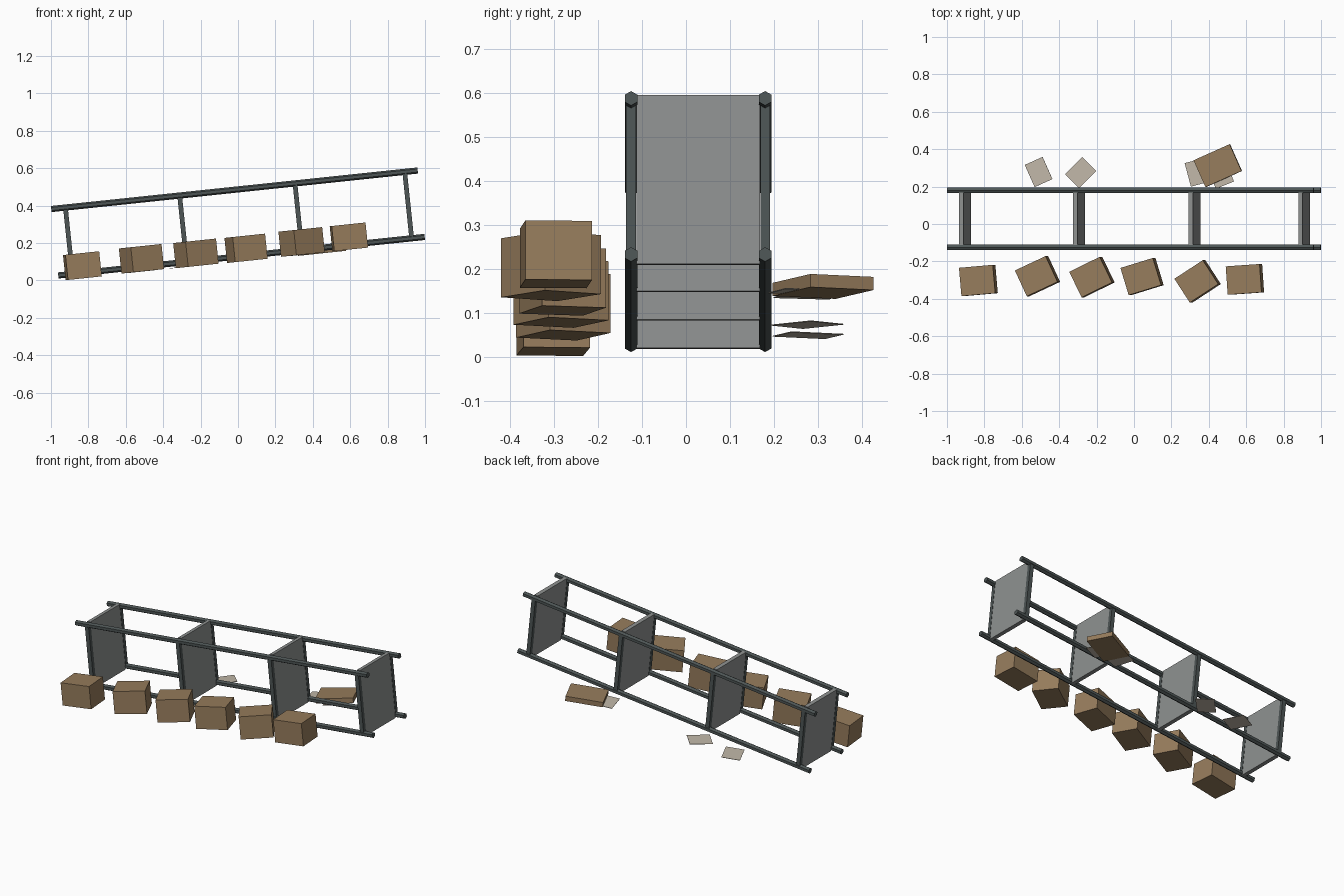
import bpy, bmesh, math
from mathutils import Matrix, Vector

if "Cube" in bpy.data.objects:
    bpy.data.objects.remove(bpy.data.objects["Cube"])

TILT = Matrix.Rotation(math.radians(-6), 4, 'Y')
ORIGIN = Matrix.Translation((-0.961, 0, 0.027)) @ TILT   # lower left end of the rack
LENGTH, GAP, RADIUS = 1.97, 0.357, 0.0165
RAIL_Y = (-0.125, 0.18)


def linear(c):
    c /= 255
    return c / 12.92 if c <= 0.04045 else ((c + 0.055) / 1.055) ** 2.4


def material(name, rgb):
    m = bpy.data.materials.new(name)
    m.diffuse_color = (*[linear(c) for c in rgb], 1)
    m.use_nodes = True
    m.node_tree.nodes["Principled BSDF"].inputs["Base Color"].default_value = m.diffuse_color
    return m


metal = material("dark_metal", (77, 85, 85))
board = material("grey_board", (142, 145, 144))
card = material("cardboard", (150, 124, 92))
paper = material("paper", (192, 183, 168))


def finish(bm, name, mat, matrix):
    bmesh.ops.transform(bm, matrix=matrix, verts=bm.verts)
    mesh = bpy.data.meshes.new(name)
    bm.to_mesh(mesh)
    bm.free()
    mesh.materials.append(mat)
    ob = bpy.data.objects.new(name, mesh)
    bpy.context.collection.objects.link(ob)
    return ob


def block(name, mat, size, matrix):
    bm = bmesh.new()
    bmesh.ops.create_cube(bm, size=1)
    bmesh.ops.scale(bm, vec=Vector(size), verts=bm.verts)
    return finish(bm, name, mat, matrix)


def rail(name, y, z):
    bm = bmesh.new()
    bmesh.ops.create_cone(bm, cap_ends=True, segments=6, radius1=RADIUS,
                          radius2=RADIUS, depth=LENGTH)
    # lay along x with a hexagon corner pointing up
    corner = max((v.co for v in bm.verts), key=lambda c: c.x)
    spin = Matrix.Rotation(-math.atan2(corner.y, corner.x), 4, 'Z')
    lay = Matrix.Rotation(math.radians(90), 4, 'Y')
    finish(bm, name, metal,
           ORIGIN @ Matrix.Translation((LENGTH / 2, y, z)) @ lay @ spin)


# Four long hexagonal rails
for side, y in zip(("front", "back"), RAIL_Y):
    rail(side + "_lower_rail", y, 0)
    rail(side + "_upper_rail", y, GAP)

# Shelf boards with metal edge bars
mid_y = sum(RAIL_Y) / 2
for i, u in enumerate((0.076, 0.690, 1.310, 1.900)):
    block(f"shelf_{i + 1}", board, (0.023, 0.281, GAP + 0.030),
          ORIGIN @ Matrix.Translation((u, mid_y, GAP / 2 - 0.001)))
    for side, y in zip(("front", "back"), RAIL_Y):
        block(f"{side}_edge_bar_{i + 1}", metal, (0.025, 0.022, GAP),
              ORIGIN @ Matrix.Translation((u, y, GAP / 2)))


def loose(name, mat, size, items):
    for i, (x, y, z, yaw) in enumerate(items):
        turn = Matrix.Rotation(math.radians(yaw), 4, 'Z')
        block(f"{name}_{i + 1}", mat, size,
              Matrix.Translation((x, y, z)) @ TILT @ turn)


# Row of cartons in front
loose("carton", card, (0.182, 0.152, 0.135), [
    (-0.832, -0.302, 0.079, 5), (-0.516, -0.279, 0.116, 25),
    (-0.225, -0.284, 0.145, 26), (0.043, -0.281, 0.172, 17),
    (0.340, -0.307, 0.206, 33), (0.593, -0.296, 0.233, 4)])

# Flattened carton and paper sheets behind
loose("flat_carton", card, (0.212, 0.157, 0.030), [(0.448, 0.312, 0.160, 24)])
loose("paper_sheet", paper, (0.105, 0.130, 0.002), [
    (-0.510, 0.278, 0.049, 24), (-0.285, 0.275, 0.073, -45),
    (0.338, 0.276, 0.138, 15), (0.462, 0.268, 0.148, 22)])
